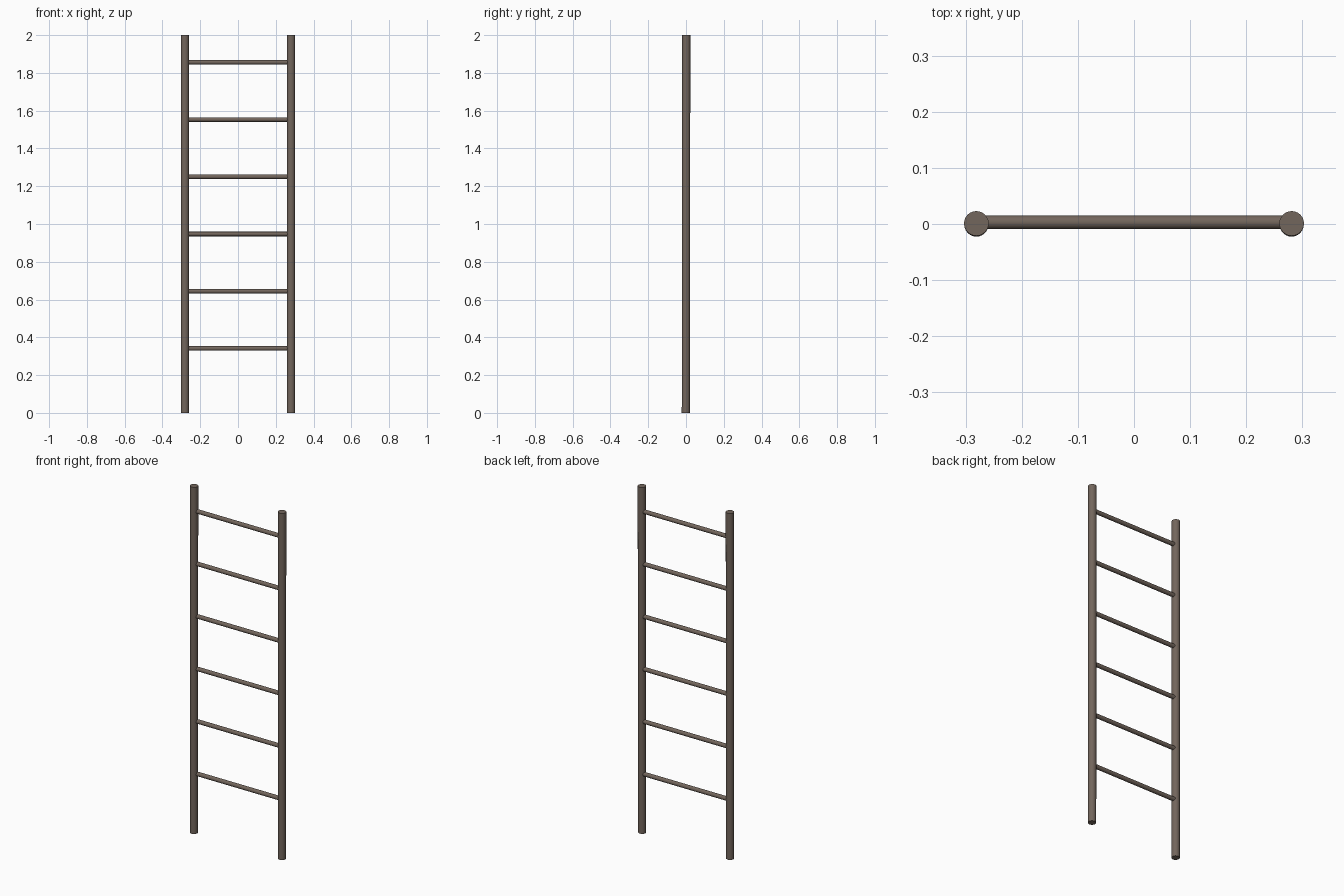
import bpy
from mathutils import Vector

if "Cube" in bpy.data.objects:
    bpy.data.objects.remove(bpy.data.objects["Cube"])

wood = bpy.data.materials.new("weathered_brown")
wood.diffuse_color = (0.17, 0.132, 0.107, 1)
wood.use_nodes = True
wood.node_tree.nodes["Principled BSDF"].inputs["Base Color"].default_value = wood.diffuse_color


def rod(name, a, b, r1, r2, sides):
    """Round pole from point a to point b."""
    a, b = Vector(a), Vector(b)
    d = b - a
    bpy.ops.mesh.primitive_cone_add(vertices=sides, radius1=r1, radius2=r2,
                                    depth=d.length, location=(a + b) / 2)
    ob = bpy.context.object
    ob.name = name
    ob.rotation_euler = d.to_track_quat('Z', 'Y').to_euler()
    ob.data.materials.append(wood)
    bpy.ops.object.shade_smooth_by_angle()
    return ob


# side rails, leaning back very slightly
for side, x in (("left", -0.281), ("right", 0.281)):
    rod(side + "_rail", (x, -0.001, 0), (x, 0.001, 2), 0.0215, 0.022, 24)

# six evenly spaced rungs, set a little behind the rail centre
for i in range(6):
    z = 0.341 + i * 0.303
    rod("rung_%d" % (i + 1), (-0.275, 0.003, z), (0.275, 0.003, z), 0.012, 0.012, 16)
